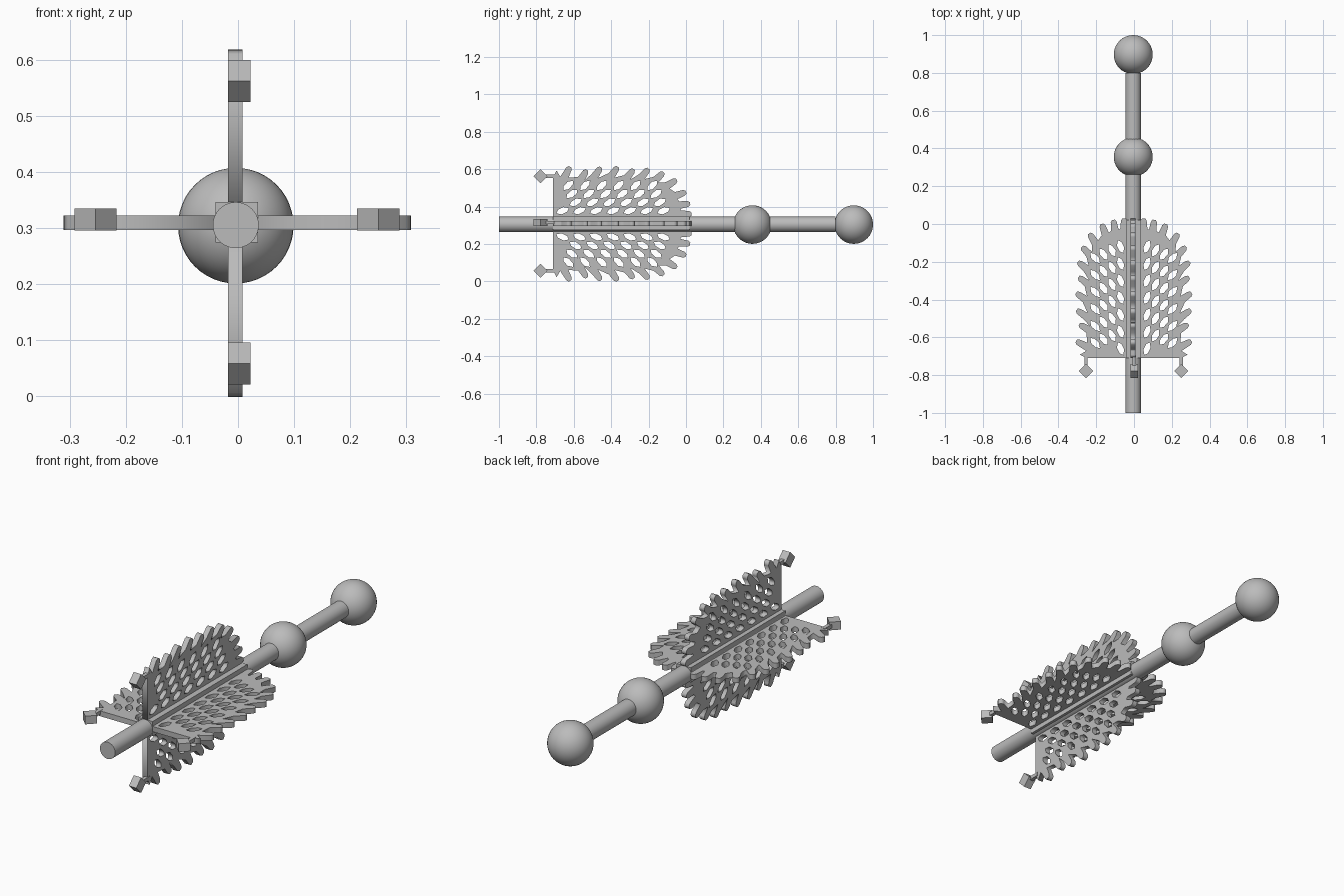
import bpy, math
from mathutils import Matrix, Vector

if "Cube" in bpy.data.objects:
    bpy.data.objects.remove(bpy.data.objects["Cube"])

grey = bpy.data.materials.new("light_grey")
grey.diffuse_color = (0.5, 0.5, 0.5, 1)
grey.use_nodes = True
grey.node_tree.nodes["Principled BSDF"].inputs["Base Color"].default_value = grey.diffuse_color
CX, CZ = -0.004, 0.305          # rod axis


def finish(name, smooth=False):
    ob = bpy.context.object
    ob.name = name
    ob.data.materials.clear()
    ob.data.materials.append(grey)
    if smooth:
        bpy.ops.object.shade_smooth_by_angle(angle=math.radians(40))
    return ob


def box(name, centre, size, turn=(0, 0, 0)):
    bpy.ops.mesh.primitive_cube_add(size=1, location=centre, rotation=turn)
    bpy.context.object.scale = size
    return finish(name)


# Central rod, its two balls and the square sleeve that carries the fins
bpy.ops.mesh.primitive_cylinder_add(vertices=40, radius=0.041, depth=1.8,
                                    location=(CX, -0.1, CZ),
                                    rotation=(math.pi / 2, 0, 0))
finish("rod", True)
for name, y in (("middle_ball", 0.355), ("end_ball", 0.897)):
    bpy.ops.mesh.primitive_uv_sphere_add(segments=40, ring_count=24, radius=0.103,
                                         location=(CX, y, CZ - 0.001))
    finish(name, True)
box("sleeve", (-0.002, -0.345, 0.31), (0.076, 0.73, 0.072))

# Fin outline: fingers as (along rod, distance from axis, lean in degrees)
FINGERS = [(-0.62, 0.305, 62), (-0.53, 0.288, 58), (-0.455, 0.302, 55),
           (-0.365, 0.305, 55), (-0.28, 0.292, 52), (-0.20, 0.295, 50),
           (-0.12, 0.275, 44), (-0.05, 0.235, 32), (0.0, 0.17, 20),
           (0.022, 0.108, 8), (0.03, 0.052, 0)]


def fin_outline():
    pts = [(-0.71, 0.02), (-0.71, 0.25), (-0.692, 0.285), (-0.672, 0.252)]
    for v, r, lean in FINGERS:
        a = math.radians(lean)
        d, n = Vector((math.cos(a), math.sin(a))), Vector((-math.sin(a), math.cos(a)))
        tip = Vector((v, r))
        for back, side in ((0.056, 0.02), (0.012, 0.016), (0, 0.008),
                           (0, -0.008), (0.012, -0.016), (0.056, -0.02)):
            pts.append(tuple(tip - d * back + n * side))
    return pts + [(0.0, 0.02)]


def fin_holes():
    holes = []
    rows = ((0.07, 18, 0.0), (0.115, 25, 0.07), (0.16, 32, 0.05), (0.205, 40, 0.03))
    for r, lean, shift in rows:
        a = math.radians(lean)
        d, n = Vector((math.cos(a), math.sin(a))), Vector((-math.sin(a), math.cos(a)))
        v = -0.66 + shift
        while v < -0.075 - max(0, r - 0.1) * 1.0:
            holes.append([tuple(Vector((v, r)) + d * x + n * y) for x, y in
                          ((0.036, 0.003), (0.01, 0.017), (-0.022, 0.012),
                           (-0.036, -0.003), (-0.01, -0.017), (0.022, -0.012))])
            v += 0.09
    return holes


def fin(name, radial, origin):
    cu = bpy.data.curves.new(name, 'CURVE')
    cu.dimensions, cu.fill_mode, cu.extrude = '2D', 'BOTH', 0.013
    for loop in [fin_outline()] + fin_holes():
        sp = cu.splines.new('POLY')
        sp.points.add(len(loop) - 1)
        for p, (x, y) in zip(sp.points, loop):
            p.co = (x, y, 0, 1)
        sp.use_cyclic_u = True
    ob = bpy.data.objects.new(name, cu)
    bpy.context.collection.objects.link(ob)
    along, out = Vector((0, 1, 0)), Vector(radial)
    rot = Matrix((along, out, along.cross(out))).transposed().to_4x4()
    ob.matrix_world = Matrix.Translation(origin) @ rot
    bpy.ops.object.select_all(action='DESELECT')
    ob.select_set(True)
    bpy.context.view_layer.objects.active = ob
    bpy.ops.object.convert(target='MESH')
    finish(name)


# Four branching fins, each with a stub and a diamond-turned block at its rear corner
for name, radial in (("top", (0, 0, 1)), ("bottom", (0, 0, -1)),
                     ("right", (1, 0, 0)), ("left", (-1, 0, 0))):
    upright = radial[2] != 0
    out = Vector(radial)
    base = Vector((-0.005, 0, 0.308)) if upright else Vector((-0.001, 0, 0.3095))
    fin(name + "_fin", radial, base)
    corner = (Vector((0.002, 0, 0.31)) if upright else Vector((-0.002, 0, 0.315))) + out * 0.252
    box(name + "_stub", corner + Vector((0, -0.73, 0)), (0.018, 0.07, 0.018))
    block = corner + Vector((0, -0.778, 0))
    if upright:
        box(name + "_block", block, (0.04, 0.053, 0.053), (math.pi / 4, 0, 0))
    else:
        box(name + "_block", block, (0.053, 0.053, 0.04), (0, 0, math.pi / 4))
